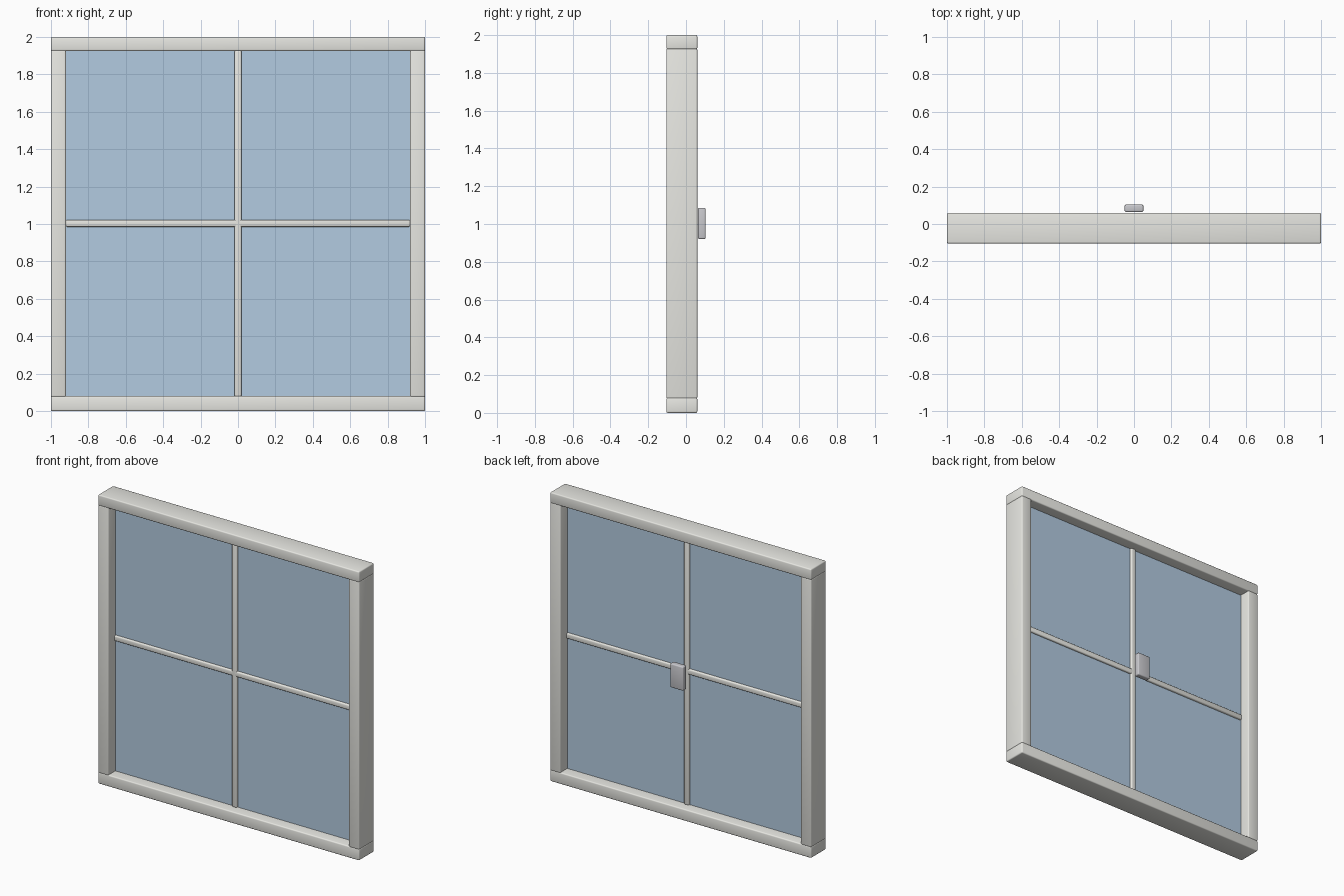
import bpy, bmesh, math

if "Cube" in bpy.data.objects:
    bpy.data.objects.remove(bpy.data.objects["Cube"])


def material(name, rgba):
    m = bpy.data.materials.new(name)
    m.diffuse_color = rgba
    m.use_nodes = True
    m.node_tree.nodes["Principled BSDF"].inputs["Base Color"].default_value = m.diffuse_color
    return m


def block(name, x, y, z, mat=None, bevel=0.0, segments=3):
    """Box given by (min, max) ranges, with rounded edges."""
    bm = bmesh.new()
    bmesh.ops.create_cube(bm, size=1)
    for v in bm.verts:
        v.co = [r[0] if c < 0 else r[1] for c, r in zip(v.co, (x, y, z))]
    if bevel:
        bmesh.ops.bevel(bm, geom=bm.edges[:], offset=bevel, segments=segments,
                        profile=0.5, affect='EDGES')
        for f in bm.faces:
            f.smooth = True
    me = bpy.data.meshes.new(name)
    bm.to_mesh(me)
    bm.free()
    ob = bpy.data.objects.new(name, me)
    bpy.context.collection.objects.link(ob)
    if mat:
        me.materials.append(mat)
    return ob


paint = material("frame_paint", (0.80, 0.80, 0.76, 1))
glass = material("glass", (0.45, 0.60, 0.75, 1))
metal = material("handle_metal", (0.58, 0.58, 0.61, 1))

DEPTH = (-0.104, 0.06)
MID = -0.022     # glass plane
IN = 0.92        # half width of the opening

# Outer frame: full-width rails, side stiles between them
block("bottom_rail", (-1, 1), DEPTH, (0, 0.08), paint, 0.008)
block("top_rail", (-1, 1), DEPTH, (1.925, 2), paint, 0.008)
for side, x in (("left", (-1, -IN)), ("right", (IN, 1))):
    block(side + "_stile", x, DEPTH, (0.075, 1.93), paint, 0.008)

# Glass pane
block("glass_pane", (-IN - 0.005, IN + 0.005), (MID - 0.005, MID + 0.005),
      (0.075, 1.93), glass)

# Glazing bars crossing in the middle
BAR = (MID - 0.02, MID + 0.02)
block("vertical_bar", (-0.019, 0.019), BAR, (0.078, 1.928), paint, 0.008)
block("horizontal_bar", (-IN, IN), BAR, (0.985, 1.022), paint, 0.008)

# Handle on the back
block("handle", (-0.05, 0.05), (0.064, 0.104), (0.92, 1.086), metal, 0.008)
